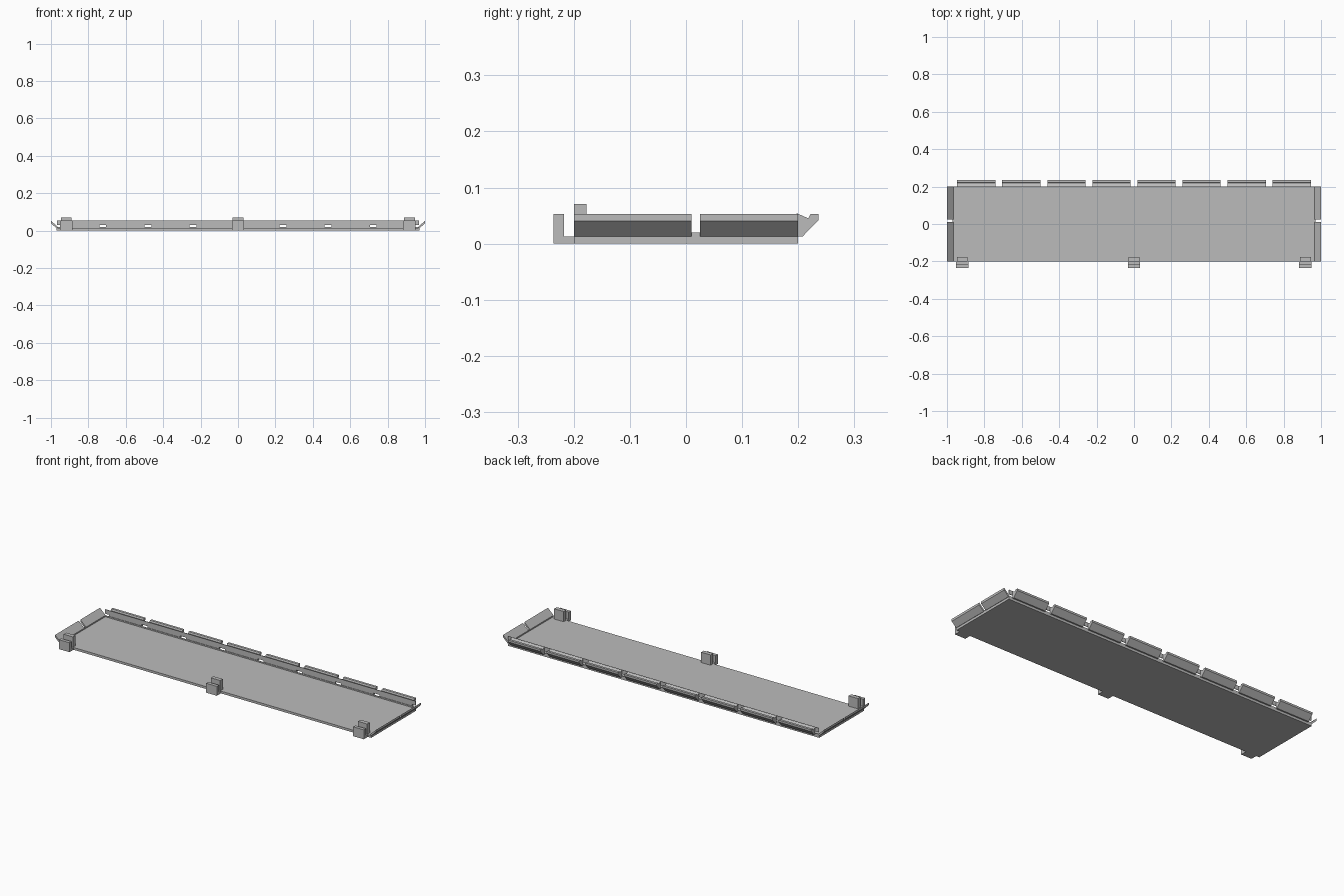
import bpy

cube = bpy.data.objects.get("Cube")
if cube:
    bpy.data.objects.remove(cube, do_unlink=True)

grey = bpy.data.materials.new("plain_grey")
grey.use_nodes = True
colour = (0.5, 0.5, 0.5, 1)
grey.diffuse_color = colour
grey.node_tree.nodes["Principled BSDF"].inputs["Base Color"].default_value = colour


def extrude(name, profile, start, end, place):
    """Sweep a closed profile from start to end; place maps (u, v, along) to xyz."""
    n = len(profile)
    verts = [place(u, v, t) for t in (start, end) for u, v in profile]
    faces = [tuple(range(n)), tuple(range(2 * n - 1, n - 1, -1))]
    faces += [(i, i + n, (i + 1) % n + n, (i + 1) % n) for i in range(n)]
    mesh = bpy.data.meshes.new(name)
    mesh.from_pydata(verts, [], faces)
    mesh.materials.append(grey)
    obj = bpy.data.objects.new(name, mesh)
    bpy.context.collection.objects.link(obj)
    # Consistent outward normals
    bpy.context.view_layer.objects.active = obj
    obj.select_set(True)
    bpy.ops.object.mode_set(mode='EDIT')
    bpy.ops.mesh.select_all(action='SELECT')
    bpy.ops.mesh.normals_make_consistent(inside=False)
    bpy.ops.object.mode_set(mode='OBJECT')
    obj.select_set(False)
    return obj


def along_x(u, v, t):
    return (t, u, v)


def box(name, x0, x1, y0, y1, z0, z1):
    return extrude(name, [(y0, z0), (y1, z0), (y1, z1), (y0, z1)], x0, x1, along_x)


# Base plate and thin upright rail along the back
box("base_plate", -0.97, 0.97, -0.2, 0.2, 0, 0.013)
box("back_rail", -0.968, 0.968, 0.197, 0.2, 0.03, 0.054)
box("back_lip", -0.968, 0.968, 0.197, 0.2, 0.013, 0.02)

# Row of flared catches behind the plate
catch = [(0.2, 0.013), (0.208, 0.013), (0.236, 0.042), (0.236, 0.053),
         (0.222, 0.053), (0.218, 0.045), (0.2, 0.053)]
for i in range(8):
    x = (i - 3.5) * 0.241
    extrude(f"back_catch_{i + 1}", catch, x - 0.102, x + 0.102, along_x)

# Slanted flanges on both ends, split in two, with a low lip beneath
flange = [(0.965, 0.013), (0.972, 0.013), (1.0, 0.04), (1.0, 0.053), (0.965, 0.02)]
for side, sign in (("left", 1), ("right", -1)):
    def across(u, v, t, s=sign):
        return (s * u, t, v)
    extrude(f"{side}_front_flange", flange, -0.2, 0.01, across)
    extrude(f"{side}_back_flange", flange, 0.025, 0.2, across)
    lip = [(0.965, 0.013), (0.97, 0.013), (0.97, 0.02), (0.965, 0.02)]
    extrude(f"{side}_lip", lip, 0.01, 0.025, across)

# Front clips: an outer hook and a taller inner post
hook = [(-0.236, 0), (-0.2, 0), (-0.2, 0.013), (-0.217, 0.013),
        (-0.217, 0.053), (-0.236, 0.053)]
for label, x in (("right", -0.918), ("middle", 0), ("left", 0.916)):
    extrude(f"{label}_clip_hook", hook, x - 0.033, x + 0.033, along_x)
    box(f"{label}_clip_post", x - 0.029, x + 0.029, -0.2, -0.177, 0.013, 0.071)
